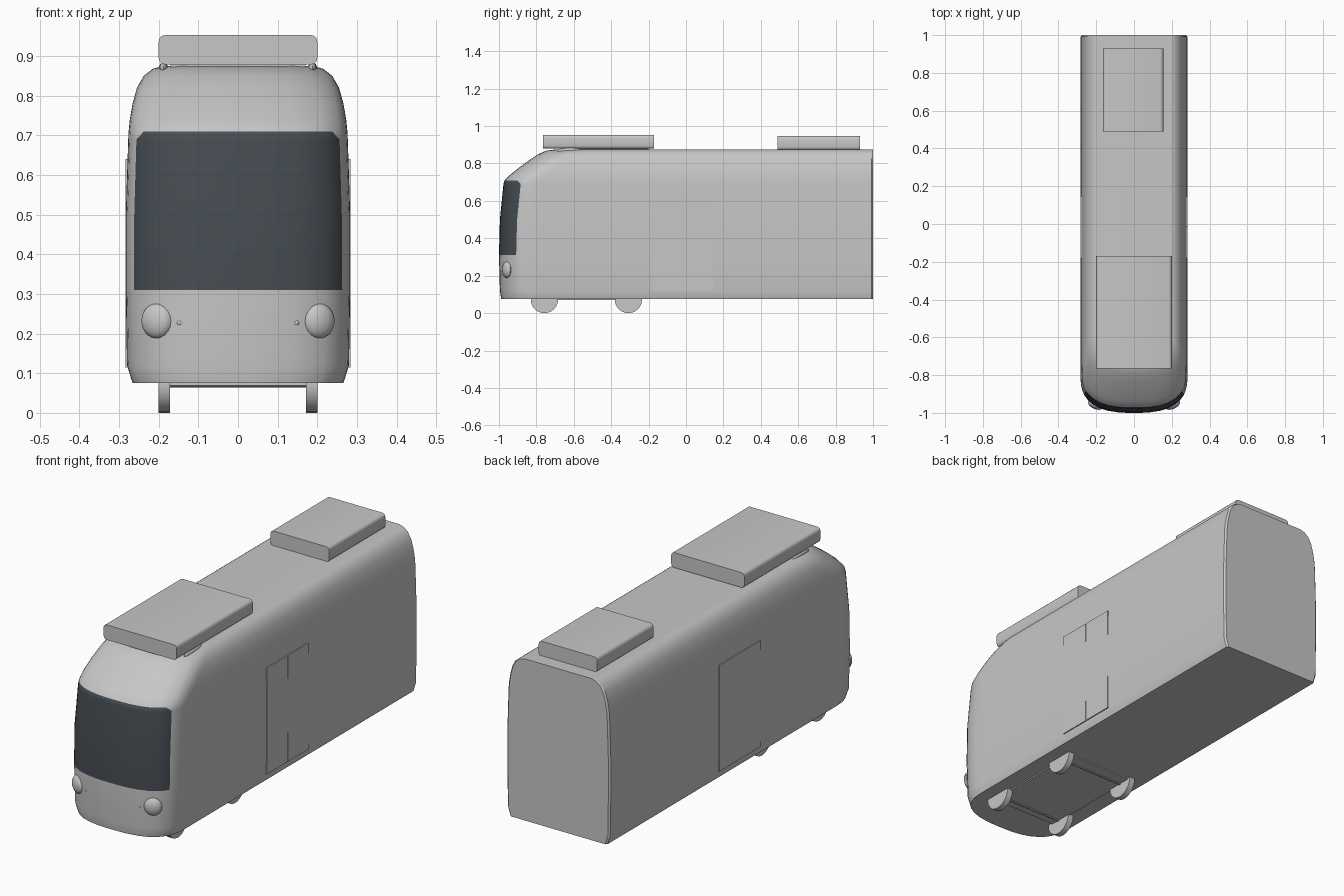
import bpy, bmesh, math
from mathutils import Matrix, Vector

cube = bpy.data.objects.get("Cube")
if cube:
    bpy.data.objects.remove(cube, do_unlink=True)


def material(name, rgb):
    m = bpy.data.materials.new(name)
    m.use_nodes = True
    colour = (*rgb, 1)
    m.diffuse_color = colour
    m.node_tree.nodes["Principled BSDF"].inputs["Base Color"].default_value = colour
    return m


GREY = material("light_grey", (0.57, 0.57, 0.57))
GLASS = material("dark_glass", (0.062, 0.074, 0.086))


def finish(name, bm, mats=(GREY,), smooth=True):
    bmesh.ops.recalc_face_normals(bm, faces=bm.faces)
    mesh = bpy.data.meshes.new(name)
    bm.to_mesh(mesh)
    bm.free()
    for m in mats:
        mesh.materials.append(m)
    ob = bpy.data.objects.new(name, mesh)
    bpy.context.collection.objects.link(ob)
    if smooth:
        bpy.ops.object.select_all(action='DESELECT')
        ob.select_set(True)
        bpy.context.view_layer.objects.active = ob
        bpy.ops.object.shade_smooth_by_angle(angle=math.radians(32))
    return ob


def box(name, low, high, round_y=0):
    """Box between two corners, with its lengthwise edges optionally rounded."""
    low, high = Vector(low), Vector(high)
    bm = bmesh.new()
    bmesh.ops.create_cube(bm, size=1, matrix=Matrix.Translation((low + high) / 2)
                          @ Matrix.Diagonal((*(high - low), 1)))
    if round_y:
        edges = [e for e in bm.edges
                 if abs(e.verts[0].co.y - e.verts[1].co.y) > 0.01]
        bmesh.ops.bevel(bm, geom=edges, offset=round_y, segments=3,
                        profile=0.5, affect='EDGES')
    return finish(name, bm, smooth=bool(round_y))


def ellipsoid(name, centre, radii, turn=0):
    bm = bmesh.new()
    bmesh.ops.create_uvsphere(bm, u_segments=16, v_segments=10, radius=1,
                              matrix=Matrix.Translation(centre)
                              @ Matrix.Rotation(turn, 4, 'Z')
                              @ Matrix.Diagonal((*radii, 1)))
    return finish(name, bm)


def rod(name, centre, radius, length, segments=24):
    bm = bmesh.new()
    bmesh.ops.create_cone(bm, cap_ends=True, segments=segments, radius1=radius,
                          radius2=radius, depth=length,
                          matrix=Matrix.Translation(centre)
                          @ Matrix.Rotation(math.pi / 2, 4, 'Y'))
    return finish(name, bm)


# Body: stacked plan outlines given as height, half width, nose position
LEVELS = [(0.075, 0.266, -0.988), (0.12, 0.28, -0.995), (0.31, 0.283, -1.0),
          (0.5, 0.283, -0.995), (0.69, 0.277, -0.976), (0.71, 0.276, -0.97),
          (0.74, 0.273, -0.94), (0.78, 0.266, -0.89), (0.82, 0.255, -0.835),
          (0.85, 0.238, -0.79), (0.868, 0.215, -0.75), (0.875, 0.19, -0.7)]
HALF = [1, 0.997, 0.985, 0.96, 0.925, 0.86, 0.78, 0.65, 0.5, 0.3, 0.15]
SPAN = HALF + [0] + [-u for u in reversed(HALF)]
EDGE, CORNER = 0.925, 0.86
POWER = 2.7


def outline(w, nose):
    nose_curve = [(u * w, nose + 0.2 * (1 - (1 - abs(u) ** POWER) ** (1 / POWER)))
                  for u in SPAN]
    return ([(w - 0.008, 1), (w, 0.992)] + nose_curve
            + [(-w, 0.992), (0.008 - w, 1)])


bm = bmesh.new()
rings = [[bm.verts.new((x, y, z)) for x, y in outline(w, nose)]
         for z, w, nose in LEVELS]
us = [None, None] + SPAN + [None, None]
count = len(us)
for k in range(len(LEVELS) - 1):
    z0, z1 = LEVELS[k][0], LEVELS[k + 1][0]
    for j in range(count):
        n = (j + 1) % count
        a, b, c, d = rings[k][j], rings[k][n], rings[k + 1][n], rings[k + 1][j]
        inside = (us[j] is not None and us[n] is not None
                  and max(abs(us[j]), abs(us[n])) <= EDGE
                  and z0 >= 0.31 and z1 <= 0.71)
        # The windscreen's two upper corners are cut diagonally
        if inside and z1 == 0.71 and us[j] == EDGE:
            bm.faces.new((a, b, c)).material_index = 1
            bm.faces.new((a, c, d))
        elif inside and z1 == 0.71 and us[n] == -EDGE:
            bm.faces.new((a, b, d)).material_index = 1
            bm.faces.new((b, c, d))
        else:
            bm.faces.new((a, b, c, d)).material_index = int(inside)
bm.faces.new(rings[0])
bm.faces.new(rings[-1])
body = finish("body", bm, (GREY, GLASS))
body.modifiers.new("even_shading", 'WEIGHTED_NORMAL').keep_sharp = True

# Doors: two leaves on the left side, one panel on the right
box("door_front_leaf", (0.277, -0.18, 0.115), (0.2838, -0.017, 0.64))
box("door_rear_leaf", (0.277, -0.014, 0.115), (0.2838, 0.145, 0.64))
box("right_door", (-0.2838, -0.18, 0.115), (-0.277, 0.145, 0.64))

# Roof units
box("front_roof_unit", (-0.2, -0.765, 0.879), (0.2, -0.17, 0.953), 0.016)
box("rear_roof_unit", (-0.165, 0.49, 0.872), (0.155, 0.93, 0.947), 0.016)
box("front_roof_mount", (-0.17, -0.66, 0.865), (0.17, -0.2, 0.885))

# Lamps, roof brackets and wheels on both sides
for side, s in (("left", 1), ("right", -1)):
    ellipsoid(side + "_headlight", (s * 0.205, -0.957, 0.232),
              (0.042, 0.022, 0.044), s * math.radians(25))
    ellipsoid(side + "_small_lamp", (s * 0.147, -0.978, 0.227),
              (0.008, 0.008, 0.008))
    ellipsoid(side + "_roof_bracket", (s * 0.188, -0.62, 0.868),
              (0.012, 0.07, 0.016))
    for place, y in (("front", -0.757), ("rear", -0.308)):
        rod(side + "_" + place + "_wheel", (s * 0.186, y, 0.073), 0.073, 0.03)

# Running gear under the floor
for place, y in (("front", -0.757), ("rear", -0.308)):
    rod(place + "_axle", (0, y, 0.072), 0.008, 0.36, 10)
box("bogie_plate", (-0.18, -0.8, 0.069), (0.18, -0.25, 0.08))
